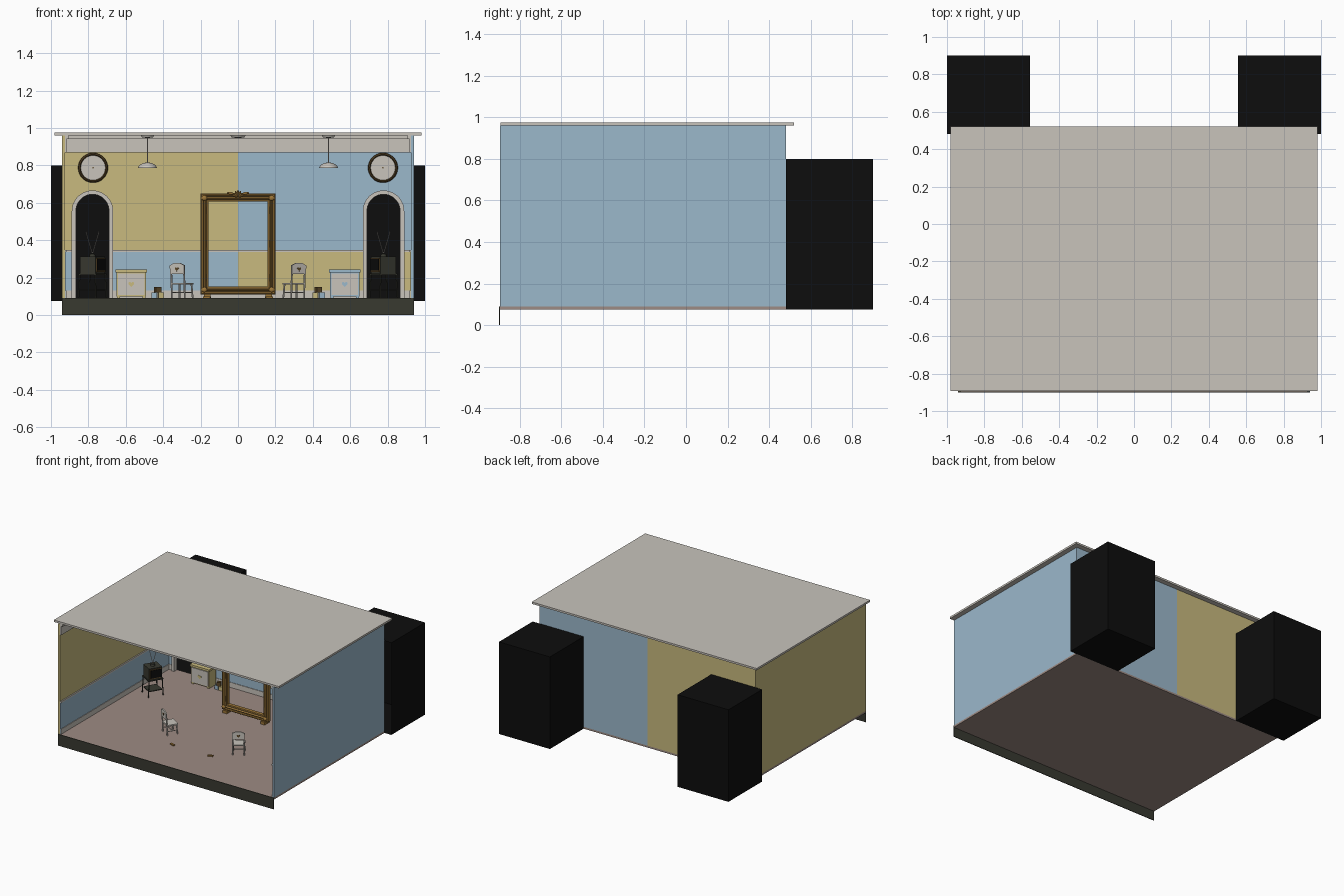
import bpy, bmesh
from math import pi, sin, cos, radians
from mathutils import Matrix, Vector

cube = bpy.data.objects.get("Cube")
if cube:
    bpy.data.objects.remove(cube)


def material(name, r, g, b):
    m = bpy.data.materials.new(name)
    m.use_nodes = True
    rgba = (r, g, b, 1)
    m.diffuse_color = rgba
    m.node_tree.nodes["Principled BSDF"].inputs["Base Color"].default_value = rgba
    return m


YELLOW = material("mustard yellow", .58, .49, .21)
BLUE = material("pale blue", .33, .48, .60)
CREAM = material("warm cream", .58, .55, .50)
FLOOR = material("dusty rose", .34, .26, .23)
BLACK = material("black", .004, .004, .004)
OLIVE = material("dark olive", .04, .041, .03)
GOLD = material("gold", .33, .18, .04)
BRONZE = material("dark bronze", .10, .06, .02)


def finish(name, bm, *mats, matrix=None, smooth=False):
    bmesh.ops.recalc_face_normals(bm, faces=bm.faces)
    me = bpy.data.meshes.new(name)
    bm.to_mesh(me)
    bm.free()
    ob = bpy.data.objects.new(name, me)
    bpy.context.collection.objects.link(ob)
    for m in mats:
        me.materials.append(m)
    if matrix:
        ob.matrix_world = matrix
    if smooth:
        bpy.context.view_layer.objects.active = ob
        ob.select_set(True)
        bpy.ops.object.shade_smooth_by_angle(angle=radians(40))
        ob.select_set(False)
    return ob


def box(name, x, y, z, mat, matrix=None):
    """Box from three (low, high) ranges."""
    bm = bmesh.new()
    size = [b - a for a, b in (x, y, z)]
    mid = [(a + b) / 2 for a, b in (x, y, z)]
    bmesh.ops.create_cube(bm, size=1, matrix=Matrix.Translation(mid) @ Matrix.Diagonal((*size, 1)))
    return finish(name, bm, mat, matrix=matrix)


def prism(name, outline, y0, y1, mat, matrix=None):
    """Extrude an x-z outline along y."""
    bm = bmesh.new()
    face = bm.faces.new([bm.verts.new((x, y0, z)) for x, z in outline])
    new = bmesh.ops.extrude_face_region(bm, geom=[face])["geom"]
    bmesh.ops.translate(bm, vec=(0, y1 - y0, 0), verts=[v for v in new if isinstance(v, bmesh.types.BMVert)])
    return finish(name, bm, mat, matrix=matrix)


def lathe(name, profile, mat, matrix, steps=32):
    """Spin an (r, z) profile about z."""
    bm = bmesh.new()
    vs = [bm.verts.new((r, 0, z)) for r, z in profile]
    es = [bm.edges.new(p) for p in zip(vs, vs[1:])]
    bmesh.ops.spin(bm, geom=vs + es, cent=(0, 0, 0), axis=(0, 0, 1), angle=2 * pi, steps=steps)
    bmesh.ops.remove_doubles(bm, verts=bm.verts, dist=1e-5)
    return finish(name, bm, mat, matrix=matrix, smooth=True)


def rod(name, a, b, r, mat, matrix=None):
    a, b = Vector(a), Vector(b)
    m = Matrix.Translation((a + b) / 2) @ (b - a).to_track_quat("Z", "Y").to_matrix().to_4x4()
    bm = bmesh.new()
    bmesh.ops.create_cone(bm, cap_ends=True, segments=8, radius1=r, radius2=r, depth=(b - a).length, matrix=m)
    return finish(name, bm, mat, matrix=matrix, smooth=True)


def arch(cx, r, spring, z0):
    pts = [(cx + r * cos(pi * i / 20), spring + r * sin(pi * i / 20)) for i in range(21)]
    return [(cx + r, z0)] + pts + [(cx - r, z0)]


def heart(cx, cz, s):
    pts = []
    for i in range(24):
        t = 2 * pi * i / 24
        pts.append((cx + s * sin(t) ** 3,
                    cz + s * (13 * cos(t) - 5 * cos(2 * t) - 2 * cos(3 * t) - cos(4 * t)) / 16))
    return pts


def place(x, y, angle):
    return Matrix.Translation((x, y, 0)) @ Matrix.Rotation(radians(angle), 4, "Z")


# Shell
box("floor", (-.94, .94), (-.895, .48), (.075, .09), FLOOR)
box("front_skirt", (-.94, .94), (-.9, -.895), (0, .09), OLIVE)
box("roof", (-.98, .98), (-.892, .52), (.96, .975), CREAM)
CX = .778

for s, side, upper, lower in ((-1, "right", YELLOW, BLUE), (1, "left", BLUE, YELLOW)):
    def sx(a, b):
        return tuple(sorted((s * a, s * b)))

    # Walls, the back one notched by the arched doorway
    box(f"{side}_wall", sx(.926, .94), (-.895, .48), (.09, .96), upper)
    notch = [(s * x, z) for x, z in arch(CX, .088, .557, .09)]
    outline = [(s * .926, .09)] + notch + [(0, .09), (0, .96), (s * .926, .96)]
    prism(f"{side}_back_wall", outline, .46, .48, upper)
    trim = arch(s * CX, .111, .555, .09) + arch(s * CX, .088, .557, .09)[::-1]
    prism(f"{side}_arch_trim", trim, .44, .48, CREAM)

    # Dark lobby behind the doorway, open towards the room
    bm = bmesh.new()
    bmesh.ops.create_cube(bm, size=1, matrix=Matrix.Translation((s * .778, .69, .4375))
                          @ Matrix.Diagonal((.444, .42, .725, 1)))
    bmesh.ops.delete(bm, geom=[f for f in bm.faces if f.calc_center_median().y < .5], context="FACES_ONLY")
    finish(f"{side}_lobby", bm, BLACK)

    # Wainscot, rails, baseboards and friezes
    for part, z, d, mat in (("wainscot", (.09, .34), .004, lower), ("chair_rail", (.336, .348), .009, CREAM),
                            ("baseboard", (.09, .13), .008, CREAM)):
        box(f"{side}_{part}", sx(.926 - d, .926), (-.89, .46), z, mat)
        for n, (a, b) in enumerate(((0, .667), (.889, .926))):
            box(f"{side}_back_{part}_{n}", sx(a, b), (.46 - d, .46), z, mat)
    box(f"{side}_frieze", sx(.918, .926), (-.89, .46), (.87, .96), CREAM)
    box(f"{side}_back_frieze", sx(0, .926), (.45, .46), (.87, .96), CREAM)
    box(f"{side}_cornice", sx(.905, .918), (-.89, .45), (.94, .96), CREAM)
    box(f"{side}_back_cornice", sx(0, .918), (.435, .45), (.94, .96), CREAM)

    # Round wall clock
    face_out = Matrix.Translation((s * .775, .46, .787)) @ Matrix.Rotation(pi / 2, 4, "X")
    lathe(f"{side}_clock_rim", [(.066, 0), (.066, .016), (.071, .024), (.078, .018), (.08, 0)], BRONZE, face_out)
    lathe(f"{side}_clock_face", [(0, .01), (.067, .01)], CREAM, face_out)
    lathe(f"{side}_clock_pin", [(0, .016), (.004, .016), (.004, .01)], BRONZE, face_out, 12)

    # Pendant lamp
    lamp = Matrix.Translation((s * .484, -.2, 0))
    rod(f"{side}_lamp_rod", (0, 0, .81), (0, 0, .96), .003, CREAM, lamp)
    lathe(f"{side}_lamp_rose", [(.035, .96), (.03, .95), (0, .946)], CREAM, lamp)
    dome = [(.05 * sin(pi * i / 16), .785 + .03 * cos(pi * i / 16)) for i in range(9)]
    lathe(f"{side}_lamp_shade", dome + [(.046, .787), (.025, .805), (0, .81)], CREAM, lamp)

    # Television on a stand, turned inwards
    tv = place(s * CX, .05, s * -60)
    box(f"{side}_tv_case", (-.052, .052), (-.048, .048), (.222, .312), OLIVE, tv)
    box(f"{side}_tv_bezel", (-.046, .046), (-.053, -.047), (.23, .305), BRONZE, tv)
    box(f"{side}_tv_screen", (-.041, .041), (-.056, -.052), (.237, .299), BLACK, tv)
    box(f"{side}_tv_tray", (-.058, .058), (-.054, .054), (.214, .222), OLIVE, tv)
    box(f"{side}_tv_shelf", (-.052, .052), (-.048, .048), (.13, .136), OLIVE, tv)
    for i, (a, b) in enumerate(((-1, -1), (-1, 1), (1, -1), (1, 1))):
        rod(f"{side}_tv_leg_{i}", (a * .058, b * .053, .09), (a * .052, b * .048, .216), .004, OLIVE, tv)
    lathe(f"{side}_aerial_base", [(.018, .31), (.014, .325), (0, .332)], OLIVE, tv)
    for a in (-1, 1):
        rod(f"{side}_aerial_{a}", (s * CX, .05, .325), (s * CX + a * .035, .05, .445), .0018, CREAM)

    # Dresser
    dr = place(s * .571, .385, 0)
    box(f"{side}_dresser_body", (-.078, .078), (-.04, .045), (.1, .228), upper, dr)
    box(f"{side}_dresser_top", (-.084, .084), (-.05, .05), (.228, .244), upper, dr)
    box(f"{side}_dresser_front", (-.071, .071), (-.046, -.04), (.108, .222), CREAM, dr)
    prism(f"{side}_dresser_heart", heart(0, .165, .016), -.05, -.045, upper, dr)
    for a in (-1, 1):
        box(f"{side}_dresser_foot_{a}", sx(a * .06, a * .076), (-.038, .043), (.09, .1), upper, dr)

    # Toy blocks
    for i, (dx, z, mat) in enumerate(((-.017, .09, lower), (.017, .09, upper), (0, .12, BRONZE))):
        box(f"{side}_toy_block_{i}", (-.015, .015), (-.015, .015), (z, z + .03), mat,
            place(s * .43 + dx, .38, 12 * i))

    # Child's chair turned towards the middle
    ch = place(s * .3, -.42, s * 32)
    box(f"{side}_chair_seat", (-.046, .046), (-.04, .045), (.162, .172), CREAM, ch)
    for a in (-1, 1):
        rod(f"{side}_chair_front_leg_{a}", (a * .042, .042, .09), (a * .038, .036, .165), .005, CREAM, ch)
        rod(f"{side}_chair_back_post_{a}", (a * .041, -.036, .09), (a * .04, -.044, .268), .005, CREAM, ch)
        rod(f"{side}_chair_side_rail_{a}", (a * .04, -.036, .12), (a * .04, .04, .12), .003, CREAM, ch)
    rod(f"{side}_chair_cross_rail", (-.04, .002, .12), (.04, .002, .12), .003, CREAM, ch)
    prism(f"{side}_chair_back", [(-.044, .218), (.044, .218), (.046, .265), (.02, .277), (-.02, .277), (-.046, .265)],
          -.05, -.04, CREAM, ch)
    prism(f"{side}_chair_heart", heart(0, .246, .012), -.053, -.037, BRONZE, ch)

    # Small gilt ornament on the floor
    box(f"{side}_floor_ornament", (-.02, .02), (-.008, .008), (.09, .098), GOLD, place(s * .165, -.58, s * 20))

# Ceiling rose
lathe("ceiling_rose", [(.04, .96), (.034, .95), (0, .945)], CREAM, Matrix.Translation((0, -.2, 0)))

# Gilt standing frame: rings of a stepped moulding, dark in the grooves
profile = [(0, .02), (0, -.014), (.006, -.022), (.012, -.022), (.015, -.012), (.019, -.012),
           (.026, -.024), (.032, -.018), (.035, -.01), (.043, -.008), (.043, .02)]
bm = bmesh.new()
rings = [[bm.verts.new((x * (.2 - d), .1 + y, .38 + z * (.27 - d))) for x, z in ((-1, -1), (1, -1), (1, 1), (-1, 1))]
         for d, y in profile]
for i, ring in enumerate(rings):
    nxt = rings[(i + 1) % len(rings)]
    for k in range(4):
        j = (k + 1) % 4
        bm.faces.new((ring[k], ring[j], nxt[j], nxt[k])).material_index = int(i in (4, 7))
finish("gilt_frame", bm, GOLD, BRONZE)


def gilt_leaf(name, x, z, angle, w, h):
    bm = bmesh.new()
    bmesh.ops.create_uvsphere(bm, u_segments=12, v_segments=8, radius=1)
    m = (Matrix.Translation((x, .078, z)) @ Matrix.Rotation(angle, 4, "Y")
         @ Matrix.Translation((0, 0, h)) @ Matrix.Diagonal((w, .01, h, 1)))
    finish(name, bm, GOLD, matrix=m, smooth=True)


for i in range(-3, 4):
    gilt_leaf(f"crest_leaf_{i}", 0, .632, i * pi / 7, .006, .018 - abs(i) * .001)
for s in (-1, 1):
    gilt_leaf(f"crest_scroll_{s}", s * .02, .647, s * 1.4, .007, .02)
    box(f"frame_foot_{s}", (s * .165 - .018, s * .165 + .018), (.07, .13), (.09, .112), GOLD)
    for z in (.135, .625):
        gilt_leaf(f"corner_leaf_{s}_{z}", s * .18, z - .014, 0, .016, .014)
    for z in (.2, .38, .56):
        box(f"frame_accent_{s}_{z}", (s * .166 - .003, s * .166 + .003), (.083, .092), (z - .02, z + .02), BRONZE)
